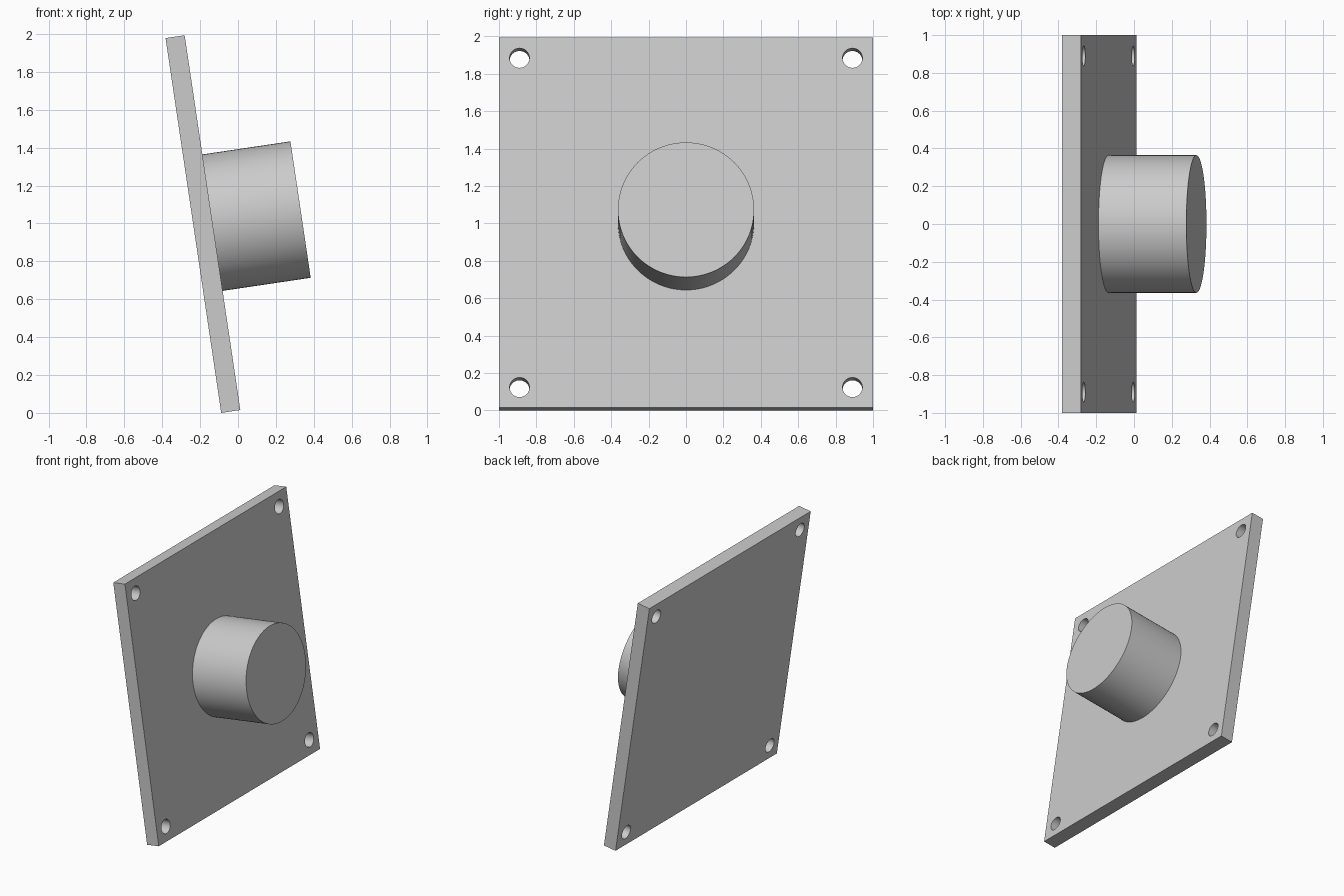
import bpy
from math import radians, sin, pi
from mathutils import Matrix

if "Cube" in bpy.data.objects:
    bpy.data.objects.remove(bpy.data.objects["Cube"])

SIZE, THICK = 2.0, 0.102
BOSS_R, BOSS_LEN = 0.364, 0.47
HOLE_R, HOLE_POS = 0.053, 0.89
TILT = radians(8.45)

grey = bpy.data.materials.new("plain grey")
grey.use_nodes = True
colour = (0.6, 0.6, 0.6, 1)
grey.diffuse_color = colour
grey.node_tree.nodes["Principled BSDF"].inputs["Base Color"].default_value = colour

# Plate frame: origin at the lower back edge, x along its normal, z up its face
lean = Matrix.Translation((SIZE * sin(TILT) - 0.3825, 0, 0)) @ Matrix.Rotation(-TILT, 4, "Y")


def rod(name, radius, start, end, y, z, sides):
    """Cylinder along x."""
    bpy.ops.mesh.primitive_cylinder_add(
        vertices=sides, radius=radius, depth=end - start,
        location=((start + end) / 2, y, z), rotation=(0, pi / 2, 0))
    obj = bpy.context.object
    obj.name = name
    return obj


def finish(obj):
    """Apply transforms, lean the part back, then shade and colour it."""
    bpy.ops.object.select_all(action="DESELECT")
    obj.select_set(True)
    bpy.context.view_layer.objects.active = obj
    bpy.ops.object.transform_apply(location=True, rotation=True, scale=True)
    obj.data.transform(lean)
    obj.data.materials.clear()
    obj.data.materials.append(grey)
    bpy.ops.object.shade_smooth_by_angle(angle=radians(30))


# Square mounting plate
bpy.ops.mesh.primitive_cube_add(size=1, location=(THICK / 2, 0, SIZE / 2))
plate = bpy.context.object
plate.name = "mounting_plate"
plate.scale = (THICK, SIZE, SIZE)

# Four corner bolt holes
for side in (-1, 1):
    for level in (-1, 1):
        cutter = rod("hole_cutter", HOLE_R, -0.1, THICK + 0.1,
                     side * HOLE_POS, SIZE / 2 + level * HOLE_POS, 48)
        cutter.hide_render = True
        cut = plate.modifiers.new("bolt_hole", "BOOLEAN")
        cut.operation, cut.solver, cut.object = "DIFFERENCE", "EXACT", cutter
        bpy.context.view_layer.objects.active = plate
        bpy.ops.object.modifier_apply(modifier=cut.name)
        bpy.data.objects.remove(cutter)
finish(plate)

# Round boss on the plate face
finish(rod("round_boss", BOSS_R, THICK, THICK + BOSS_LEN, 0, SIZE / 2, 96))
